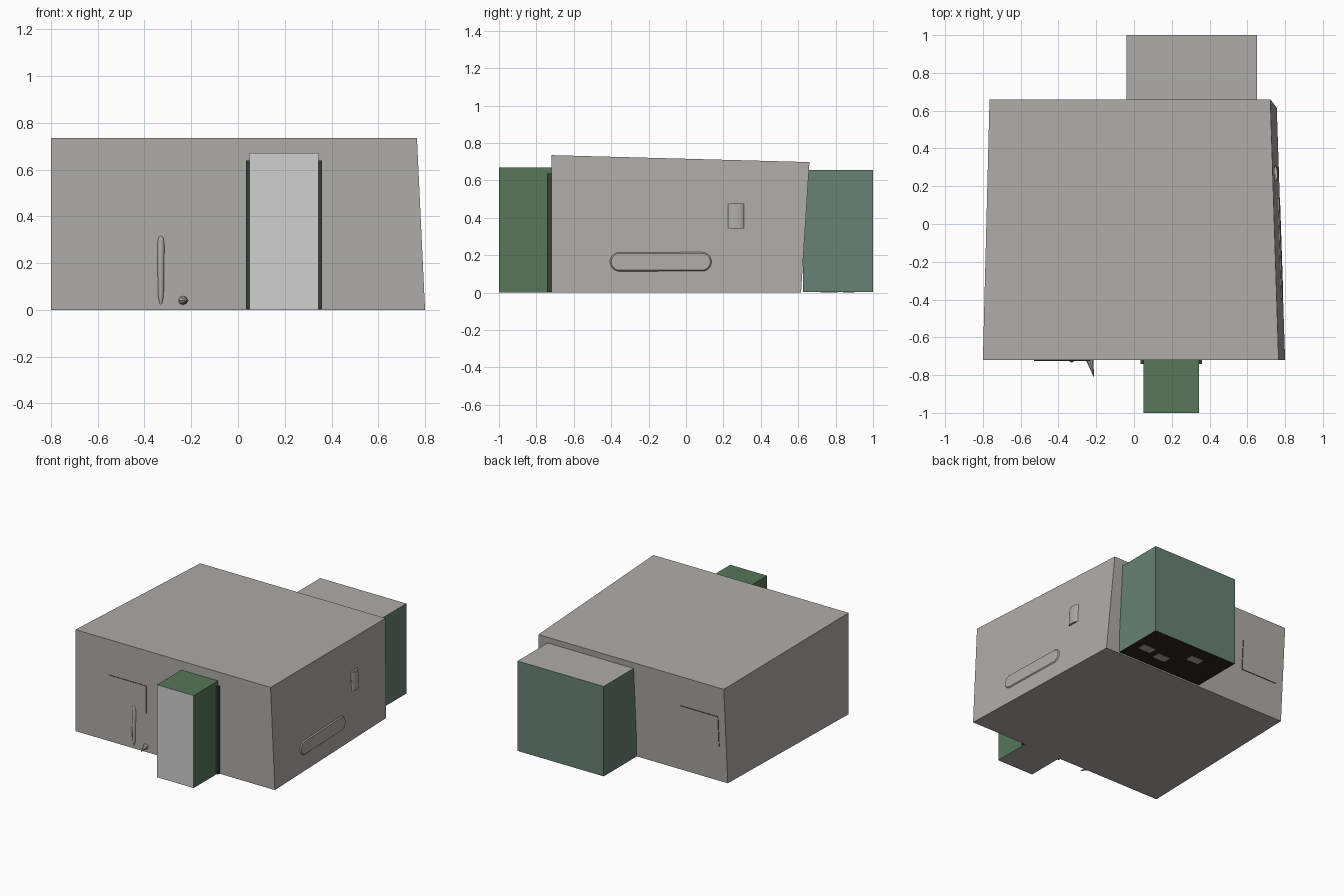
import bpy, bmesh, math
from mathutils import Matrix, Vector

cube = bpy.data.objects.get("Cube")
if cube:
    bpy.data.objects.remove(cube, do_unlink=True)


def material(name, rgb):
    lin = [((c / 255 + 0.055) / 1.055) ** 2.4 for c in rgb] + [1]
    m = bpy.data.materials.new(name)
    m.use_nodes = True
    m.diffuse_color = lin
    m.node_tree.nodes["Principled BSDF"].inputs["Base Color"].default_value = lin
    return m


GREY = material("warm grey", (174, 172, 167))
PALE = material("pale grey", (208, 208, 208))
GREEN = material("leaf green", (86, 119, 89))
SAGE = material("sage green", (104, 130, 115))
FRAME = material("dark green", (52, 65, 50))
BROWN = material("dark brown", (42, 34, 28))


def finish(name, bm, mats, rule=None, smooth=False):
    bmesh.ops.recalc_face_normals(bm, faces=bm.faces)
    bm.normal_update()
    for f in bm.faces:
        if rule:
            f.material_index = rule(f.normal)
    me = bpy.data.meshes.new(name)
    bm.to_mesh(me)
    bm.free()
    for m in mats:
        me.materials.append(m)
    ob = bpy.data.objects.new(name, me)
    bpy.context.collection.objects.link(ob)
    if smooth:
        bpy.ops.object.select_all(action='DESELECT')
        ob.select_set(True)
        bpy.context.view_layer.objects.active = ob
        bpy.ops.object.shade_smooth_by_angle()
    return ob


def box(name, lo, hi, mats, rule=None, warp=None):
    bm = bmesh.new()
    bmesh.ops.create_cube(bm, size=1)
    for v in bm.verts:
        v.co = Vector([(lo[i] + hi[i]) / 2 + v.co[i] * (hi[i] - lo[i]) for i in range(3)])
        if warp:
            v.co = warp(v.co)
    return finish(name, bm, mats, rule)


def right_wall(y, z):
    return 0.8 - 0.033 * (y + 0.72) - 0.047 * z


def skew_room(co):
    # back and one side lean, the roof falls towards the back
    back, top = co.y > 0, co.z > 0.1
    y = (0.66 if top else 0.615) if back else -0.72
    z = (0.698 if back else 0.735) if top else 0
    x = right_wall(y, z) if co.x > 0 else -0.8 + 0.0255 * (y + 0.72)
    return Vector((x, y, z))


# Main room
box("room_shell", (-0.8, -0.72, 0), (0.8, 0.66, 0.735), [GREY], warp=skew_room)

# Front entrance with its frame
box("entrance_box", (0.05, -1, 0), (0.345, -0.7, 0.67), [GREEN, PALE, GREY],
    lambda n: 1 if n.y < -0.5 else 2 if n.z < -0.5 else 0)
for name, x in (("right_frame_post", 0.035), ("left_frame_post", 0.345)):
    box(name, (x, -0.742, 0.003), (x + 0.015, -0.71, 0.638), [FRAME])

# Rear alcove, with grey pads on its underside
box("rear_alcove", (-0.04, 0.625, 0.003), (0.65, 1, 0.655), [SAGE, GREY, BROWN],
    lambda n: 1 if n.z > 0.5 else 2 if n.z < -0.5 else 0)
for i, (x, y) in enumerate(((0.39, 0.75), (0.54, 0.78), (0.2, 0.87))):
    box(f"underside_pad_{i + 1}", (x - 0.05, y - 0.03, 0), (x + 0.05, y + 0.03, 0.004), [GREY])

# Thin wall panels with dark edges
edge = lambda n: 0 if abs(n.y) > 0.7 else 1
box("front_panel", (-0.53, -0.724, 0.28), (-0.23, -0.715, 0.48), [GREY, BROWN], edge)


def lean(co):
    return Vector((co.x, co.y + 0.045 * co.z / 0.7, co.z))


box("back_panel", (-0.71, 0.61, 0.26), (-0.41, 0.62, 0.48), [GREY, BROWN], edge, lean)


def pod(name, centre, scale, sides=24):
    bm = bmesh.new()
    bmesh.ops.create_uvsphere(bm, u_segments=sides, v_segments=12, radius=1)
    for v in bm.verts:
        v.co = Vector([centre[i] + v.co[i] * scale[i] for i in range(3)])
    return finish(name, bm, [GREY], smooth=True)


# Tall handle on the front wall, rounded at the top and tapered below
bm = bmesh.new()
rings = []
for z, r in ((0.02, 0.004), (0.06, 0.013), (0.29, 0.016), (0.31, 0.012), (0.32, 0.003)):
    rings.append([bm.verts.new((-0.33 + r * math.cos(a), -0.717 + r * math.sin(a), z))
                  for a in (math.tau * k / 12 for k in range(12))])
for a, b in zip(rings, rings[1:]):
    for k in range(12):
        bm.faces.new((a[k], a[k - 1], b[k - 1], b[k]))
bm.faces.new(rings[0])
bm.faces.new(rings[-1])
finish("front_handle", bm, [GREY], smooth=True)

# Small spike beside it
bm = bmesh.new()
bmesh.ops.create_cone(bm, cap_ends=True, segments=8, radius1=0.022, radius2=0.001, depth=0.11,
                      matrix=Matrix.Translation((-0.225, -0.758, 0.04))
                      @ Matrix.Rotation(math.radians(14), 4, 'Z')
                      @ Matrix.Rotation(math.radians(90), 4, 'X'))
finish("front_spike", bm, [GREY], smooth=True)

# Long shallow rounded bulge on the side wall
bm = bmesh.new()
outer, inner = [], []
for k in range(24):
    a = math.tau * k / 24
    c, s = math.cos(a), math.sin(a)
    for ring, r, t in ((outer, 0.055, -0.004), (inner, 0.045, 0.007)):
        y = -0.135 + math.copysign(0.22, c) + r * c
        z = 0.165 + r * s
        ring.append(bm.verts.new((right_wall(y, z) + t, y, z)))
for k in range(24):
    bm.faces.new((outer[k - 1], outer[k], inner[k], inner[k - 1]))
bm.faces.new(inner)
finish("side_bulge", bm, [GREY], smooth=True)

# Half-round fitting on the side wall
bm = bmesh.new()
bmesh.ops.create_cone(bm, cap_ends=True, segments=20, radius1=0.042, radius2=0.042, depth=0.135)
for v in bm.verts:
    y, z = 0.267 + v.co.y, 0.41 + v.co.z
    v.co = Vector((right_wall(y, z) + v.co.x * 0.35, y, z))
finish("side_fitting", bm, [GREY], smooth=True)
